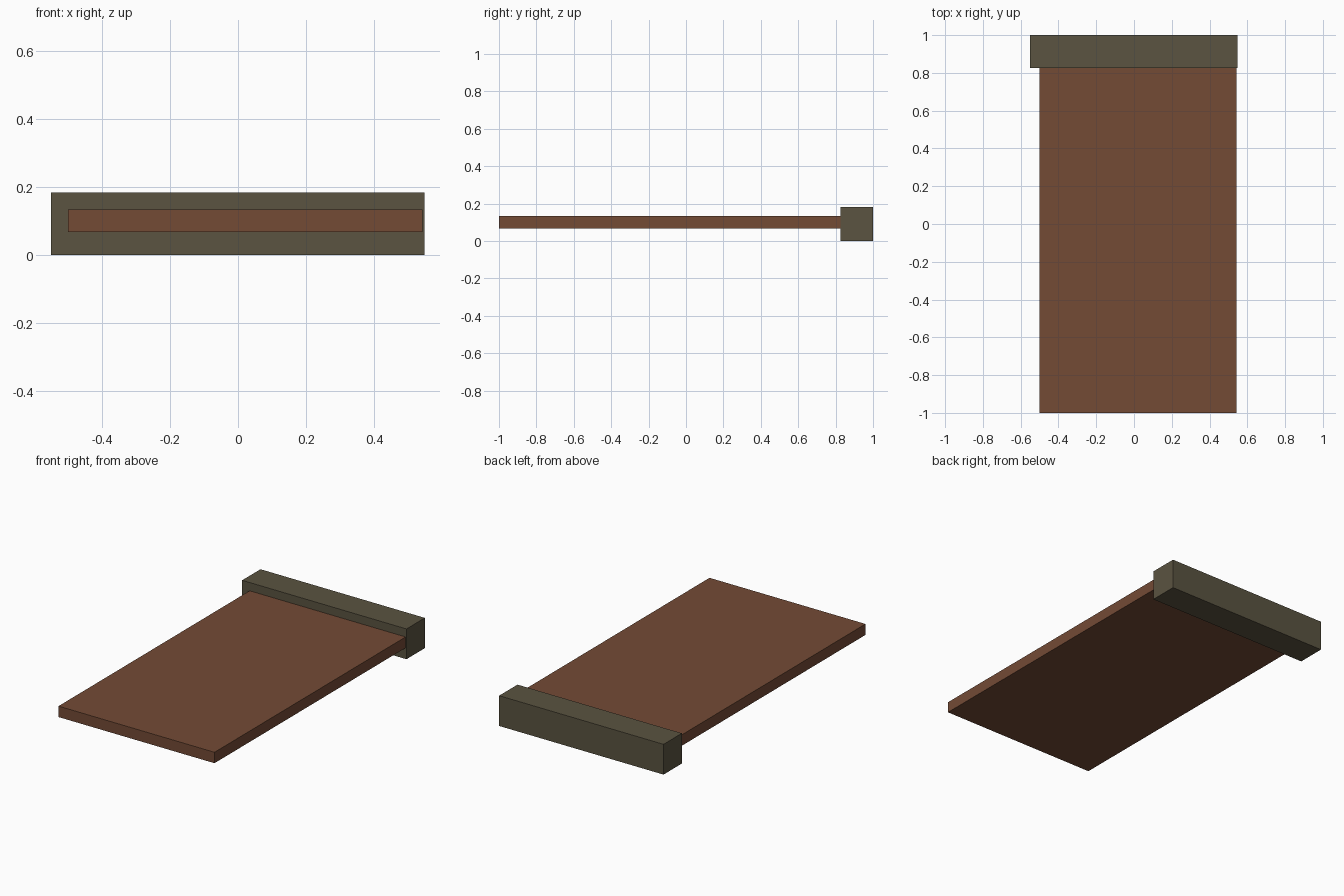
import bpy
from mathutils import Vector

cube = bpy.data.objects.get("Cube")
if cube:
    bpy.data.objects.remove(cube, do_unlink=True)


def material(name, rgb):
    mat = bpy.data.materials.new(name)
    mat.use_nodes = True
    colour = (*rgb, 1)
    mat.diffuse_color = colour
    mat.node_tree.nodes["Principled BSDF"].inputs["Base Color"].default_value = colour
    return mat


def box(name, low, high, mat):
    """Flat-sided block between two opposite corners."""
    low, high = Vector(low), Vector(high)
    bpy.ops.mesh.primitive_cube_add(size=1, location=(low + high) / 2)
    obj = bpy.context.object
    obj.name = obj.data.name = name
    obj.scale = high - low
    bpy.ops.object.transform_apply(location=False, rotation=False, scale=True)
    obj.data.materials.append(mat)
    return obj


red_brown = material("red brown wood", (0.172, 0.069, 0.036))
olive_brown = material("olive brown wood", (0.103, 0.087, 0.052))

# Long flat board, slightly off centre, butting against the end bar
box("board", (-0.5, -1, 0.067), (0.543, 0.825, 0.133), red_brown)

# Thick cross bar at the back end
box("end_bar", (-0.55, 0.825, 0), (0.549, 1, 0.183), olive_brown)
